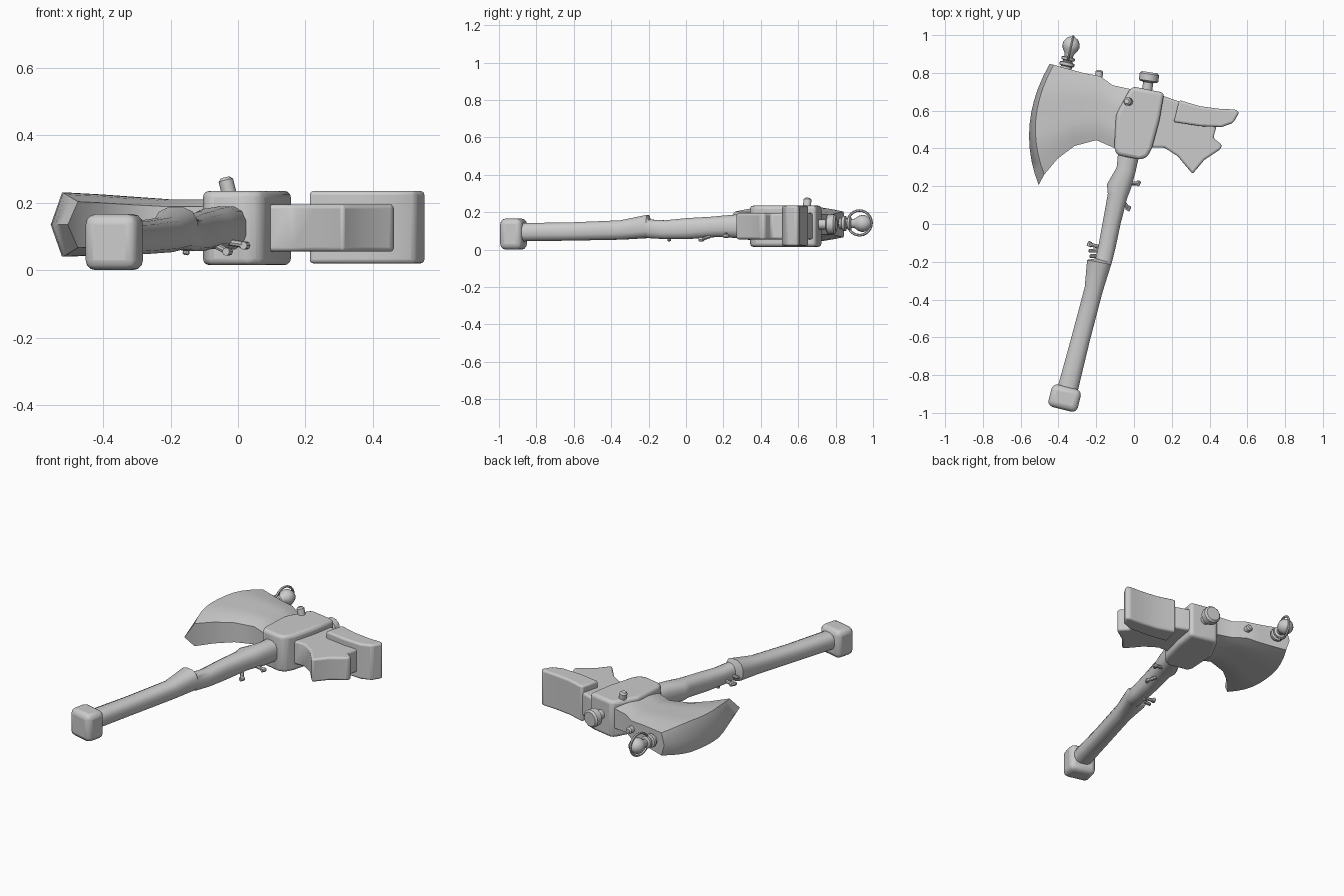
import bpy, bmesh, math
from mathutils import Vector, Matrix

if "Cube" in bpy.data.objects:
    bpy.data.objects.remove(bpy.data.objects["Cube"])

grey = bpy.data.materials.new("plain_grey")
grey.diffuse_color = (0.6, 0.6, 0.6, 1)
grey.use_nodes = True
grey.node_tree.nodes["Principled BSDF"].inputs["Base Color"].default_value = grey.diffuse_color


def finish(name, bm, bevel=0, segs=3, angle=40):
    bmesh.ops.recalc_face_normals(bm, faces=bm.faces)
    me = bpy.data.meshes.new(name)
    bm.to_mesh(me)
    bm.free()
    ob = bpy.data.objects.new(name, me)
    bpy.context.collection.objects.link(ob)
    me.materials.append(grey)
    if bevel:
        m = ob.modifiers.new("bevel", 'BEVEL')
        m.width, m.segments, m.limit_method = bevel, segs, 'ANGLE'
        m.angle_limit = math.radians(25)
    bpy.ops.object.select_all(action='DESELECT')
    ob.select_set(True)
    bpy.context.view_layer.objects.active = ob
    bpy.ops.object.shade_smooth_by_angle(angle=math.radians(angle))
    return ob


def loft(name, rings, angle=40):
    """Skin closed rings of equal length and cap both ends."""
    bm = bmesh.new()
    vs = [[bm.verts.new(p) for p in r] for r in rings]
    n = len(vs[0])
    for a, b in zip(vs, vs[1:]):
        for i in range(n):
            bm.faces.new((a[i], a[(i + 1) % n], b[(i + 1) % n], b[i]))
    bm.faces.new(vs[0])
    bm.faces.new(vs[-1])
    bmesh.ops.remove_doubles(bm, verts=bm.verts, dist=0.0005)
    return finish(name, bm, angle=angle)


def slab(name, outline, z0, z1, bevel, segs=3):
    """Extrude an outline between two heights."""
    bm = bmesh.new()
    lo = [bm.verts.new((x, y, z0)) for x, y in outline]
    hi = [bm.verts.new((x, y, z1)) for x, y in outline]
    n = len(lo)
    bm.faces.new(lo)
    bm.faces.new(hi)
    for i in range(n):
        bm.faces.new((lo[i], lo[(i + 1) % n], hi[(i + 1) % n], hi[i]))
    return finish(name, bm, bevel, segs)


def lathe(name, start, direction, profile, n=16):
    """Turned part: profile holds (distance along the axis, radius)."""
    q = Vector(direction).to_track_quat('Z', 'Y')
    s = Vector(start)
    loft(name, [[s + q @ Vector((r * math.cos(6.28319 * i / n), r * math.sin(6.28319 * i / n), d))
                 for i in range(n)] for d, r in profile])


def peg(name, a, b, r, n=10):
    d = Vector(b) - Vector(a)
    L = d.length
    lathe(name, a, d, [(0, r), (L - r * .4, r), (L, r * .6)], n)


# axe blade: stations from head to edge (top xy, bottom xy, bulge, half thickness)
stations = [((0.0, 0.71), (-0.06, 0.38), 0, 0.085), ((-0.114, 0.735), (-0.11, 0.405), 0, 0.074),
            ((-0.18, 0.783), (-0.2, 0.444), 0, 0.074), ((-0.27, 0.80), (-0.315, 0.413), 0.015, 0.082),
            ((-0.362, 0.825), (-0.405, 0.345), 0.04, 0.09), ((-0.425, 0.843), (-0.475, 0.262), 0.07, 0.095),
            ((-0.447, 0.847), (-0.505, 0.206), 0.077, 0.0)]
rings = []
for top, bot, bulge, h in stations:
    face = []
    for i in range(11):
        t = i / 10
        x = bot[0] + (top[0] - bot[0]) * t - bulge * 4 * t * (1 - t)
        y = bot[1] + (top[1] - bot[1]) * t
        face.append((x, y, h * (0.72 + 0.28 * min(1, 5 * t * (1 - t)))))
    rings.append([Vector((x, y, 0.135 + z)) for x, y, z in face]
                 + [Vector((x, y, 0.135 - z)) for x, y, z in reversed(face)])
loft("axe_blade", rings, 50)

# head: socket block, rear spike, hammer plate
slab("head_socket", [(-0.008, 0.728), (0.16, 0.695), (0.135, 0.55), (0.095, 0.40), (0.07, 0.354), (0.03, 0.34),
                     (-0.09, 0.365), (-0.105, 0.40), (-0.095, 0.58), (-0.03, 0.70)], 0.015, 0.235, 0.03)
slab("rear_spike", [(0.08, 0.405), (0.16, 0.405), (0.23, 0.36), (0.31, 0.265), (0.373, 0.34), (0.46, 0.397),
                    (0.465, 0.42), (0.42, 0.455), (0.44, 0.53), (0.24, 0.648), (0.12, 0.69)], 0.055, 0.195, 0.015)
slab("hammer_plate", [(0.24, 0.656), (0.347, 0.624), (0.45, 0.61), (0.54, 0.606), (0.557, 0.59),
                      (0.525, 0.535), (0.463, 0.513), (0.35, 0.518), (0.21, 0.54)], 0.02, 0.235, 0.018)

# handle: (left xy, right xy, low z, high z), rounded-square sections
cuts = [((-.41, -.88), (-.30, -.90), .043, .143), ((-.333, -.60), (-.233, -.62), .047, .147),
        ((-.262, -.333), (-.165, -.36), .052, .158), ((-.25, -.19), (-.119, -.215), .06, .188),
        ((-.205, -.182), (-.117, -.207), .06, .162), ((-.188, -.106), (-.095, -.12), .055, .158),
        ((-.165, .02), (-.07, 0), .055, .17), ((-.14, .16), (-.034, .14), .065, .178),
        ((-.145, .21), (-.015, .185), .065, .183), ((-.093, .30), (.008, .27), .06, .19),
        ((-.08, .44), (.04, .41), .06, .19)]
rings = []
for l, r, z0, z1 in cuts:
    ring = []
    for i in range(12):
        a = 2 * math.pi * (i + .5) / 12
        c, s = math.cos(a), math.sin(a)
        u = math.copysign(abs(c) ** .75, c)
        v = math.copysign(abs(s) ** .75, s)
        p = Vector(l).lerp(Vector(r), .5 + .5 * u)
        ring.append(Vector((p.x, p.y, (z0 + z1) / 2 + v * (z1 - z0) / 2)))
    rings.append(ring)
loft("handle", rings)

# pommel block
bm = bmesh.new()
bmesh.ops.create_cube(bm, size=1, matrix=Matrix.Translation((-.367, -.922, .083))
                      @ Matrix.Rotation(math.radians(-14), 4, 'Z') @ Matrix.Diagonal((.16, .122, .166, 1)))
finish("pommel", bm, 0.03)

# finial on the blade top: turned bulb with a ring around it
lathe("finial_bulb", (-.365, .80, .14), (.22, 1, 0),
      [(0, .03), (.035, .03), (.04, .04), (.055, .04), (.06, .026), (.066, .026), (.07, .036), (.082, .036),
       (.088, .022), (.105, .026), (.125, .04), (.145, .046), (.165, .043), (.185, .03), (.195, .012), (.197, 0)])
rings = []
axis = Vector((.22, 1, 0)).normalized()
side = axis.cross(Vector((0, 0, 1)))
for i in range(25):
    a = 2 * math.pi * i / 24
    out = axis * math.cos(a) + Vector((0, 0, math.sin(a)))
    mid = Vector((-.336, .928, .143)) + out * .066
    rings.append([mid + (out * math.cos(b) + side * math.sin(b)) * .007
                  for b in (0, 1.047, 2.094, 3.142, 4.189, 5.236)])
loft("finial_ring", rings)

# mushroom bolt and studs on the head
lathe("head_bolt", (.062, .66, .135), (.15, 1, 0),
      [(0, .027), (.09, .027), (.094, .045), (.1, .052), (.135, .052), (.145, .042)])
peg("blade_stud", (-.19, .75, .14), (-.182, .815, .14), .02)
peg("face_stud", (-.02, .645, .2), (-.038, .65, .275), .022)

# bent nails on the handle
for i, (a, b) in enumerate([((-.04, .215, .085), (.022, .215, .075)), ((-.06, .125, .07), (-.03, .08, .055)),
                            ((-.19, -.12, .085), (-.245, -.105, .085)), ((-.19, -.14, .075), (-.24, -.142, .075)),
                            ((-.2, -.17, .1), (-.235, -.17, .1)), ((-.15, -.09, .08), (-.155, -.09, .045))]):
    peg("handle_nail_%d" % (i + 1), a, b, .01, 8)
for i, c in enumerate([(.022, .217, .073), (-.03, .085, .055), (-.235, -.105, .085)]):
    peg("nail_head_%d" % (i + 1), (c[0] - .006, c[1] - .014, c[2]), (c[0] + .006, c[1] + .012, c[2]), .012, 8)
